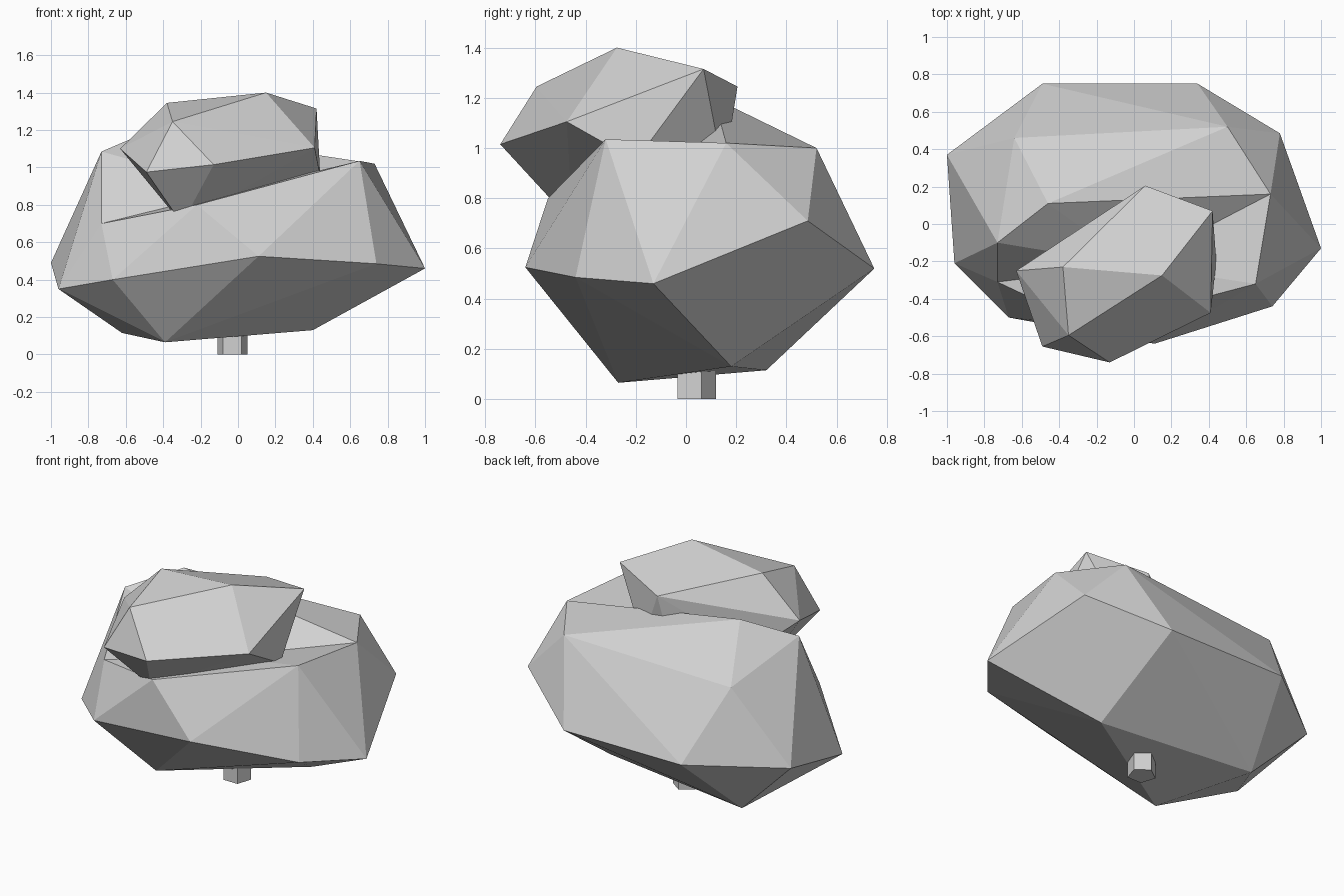
import bpy
import bmesh
from mathutils import Vector

default_cube = bpy.data.objects.get("Cube")
if default_cube:
    bpy.data.objects.remove(default_cube, do_unlink=True)


def make_material(name, colour):
    material = bpy.data.materials.new(name)
    material.use_nodes = True
    material.diffuse_color = colour
    shader = next(n for n in material.node_tree.nodes if n.type == "BSDF_PRINCIPLED")
    shader.inputs["Base Color"].default_value = colour
    shader.inputs["Roughness"].default_value = 0.9
    return material


def finish(name, mesh_builder, material):
    """Turn a bmesh into a flat shaded object."""
    bmesh.ops.recalc_face_normals(mesh_builder, faces=mesh_builder.faces[:])
    mesh = bpy.data.meshes.new(name)
    mesh_builder.to_mesh(mesh)
    mesh_builder.free()
    mesh.materials.append(material)
    for polygon in mesh.polygons:
        polygon.use_smooth = False
    thing = bpy.data.objects.new(name, mesh)
    bpy.context.collection.objects.link(thing)
    return thing


def faceted_clump(name, corners, material, hollow_rim=(), hollow_floor=None):
    """Wrap corner points in a faceted skin, with an optional hollow pressed into it."""
    builder = bmesh.new()
    for corner in corners:
        builder.verts.new(corner)
    result = bmesh.ops.convex_hull(builder, input=builder.verts[:])
    spare = [v for v in builder.verts if not v.link_faces]
    bmesh.ops.delete(builder, geom=spare, context="VERTS")
    if hollow_floor:
        rim_points = [Vector(p) for p in hollow_rim]

        def on_rim(vertex):
            return any((vertex.co - p).length < 0.001 for p in rim_points)

        lid = [f for f in builder.faces if all(on_rim(v) for v in f.verts)]
        if lid:
            bmesh.ops.delete(builder, geom=lid, context="FACES")
            floor = builder.verts.new(hollow_floor)
            for edge in [e for e in builder.edges if e.is_boundary]:
                builder.faces.new((*edge.verts, floor))
    return finish(name, builder, material)


grey = make_material("pale grey", (0.64, 0.64, 0.64, 1))

# Wide lower foliage: underside, widest belt, shoulders, then the rim of the top hollow
underside = [(-.39, -.27, .065), (.4, .18, .13), (-.62, .32, .115)]
belt = [(1, -.13, .46), (.74, -.44, .485), (.11, -.64, .525), (-.67, -.5, .4),
        (-.96, -.21, .35), (-1, .37, .49), (-.49, .75, .52), (.34, .75, .52)]
shoulders = [(.78, .485, .71), (.5, .52, 1), (-.64, .46, .945)]
rim = [(-.73, -.1, 1.085), (-.46, .11, 1.2), (.73, .16, 1.02),
       (.65, -.32, 1.035), (-.22, -.55, .8), (-.73, -.31, .7)]
faceted_clump("lower_foliage", underside + belt + shoulders + rim, grey,
              hollow_rim=rim, hollow_floor=(0, -.22, .88))

# Smaller upper foliage resting in the hollow
crown = [(.15, -.275, 1.4), (.42, .07, 1.315), (.06, .205, 1.245),
         (-.35, -.595, 1.245), (-.38, -.23, 1.345)]
middle = [(-.13, -.74, 1.015), (-.49, -.655, .975), (.41, -.475, 1.105), (-.63, -.25, 1.1)]
base = [(.44, -.2, .95), (.2, .15, .9), (0, .15, .9), (-.3, -.45, .7), (-.4, -.1, .9)]
faceted_clump("upper_foliage", crown + middle + base, grey)

# Short stump under the foliage
stump = bmesh.new()
bmesh.ops.create_cone(stump, cap_ends=True, segments=5, radius1=.085, radius2=.085, depth=.3)
bmesh.ops.translate(stump, verts=stump.verts[:], vec=(-.03, .035, .15))
finish("trunk", stump, grey)
